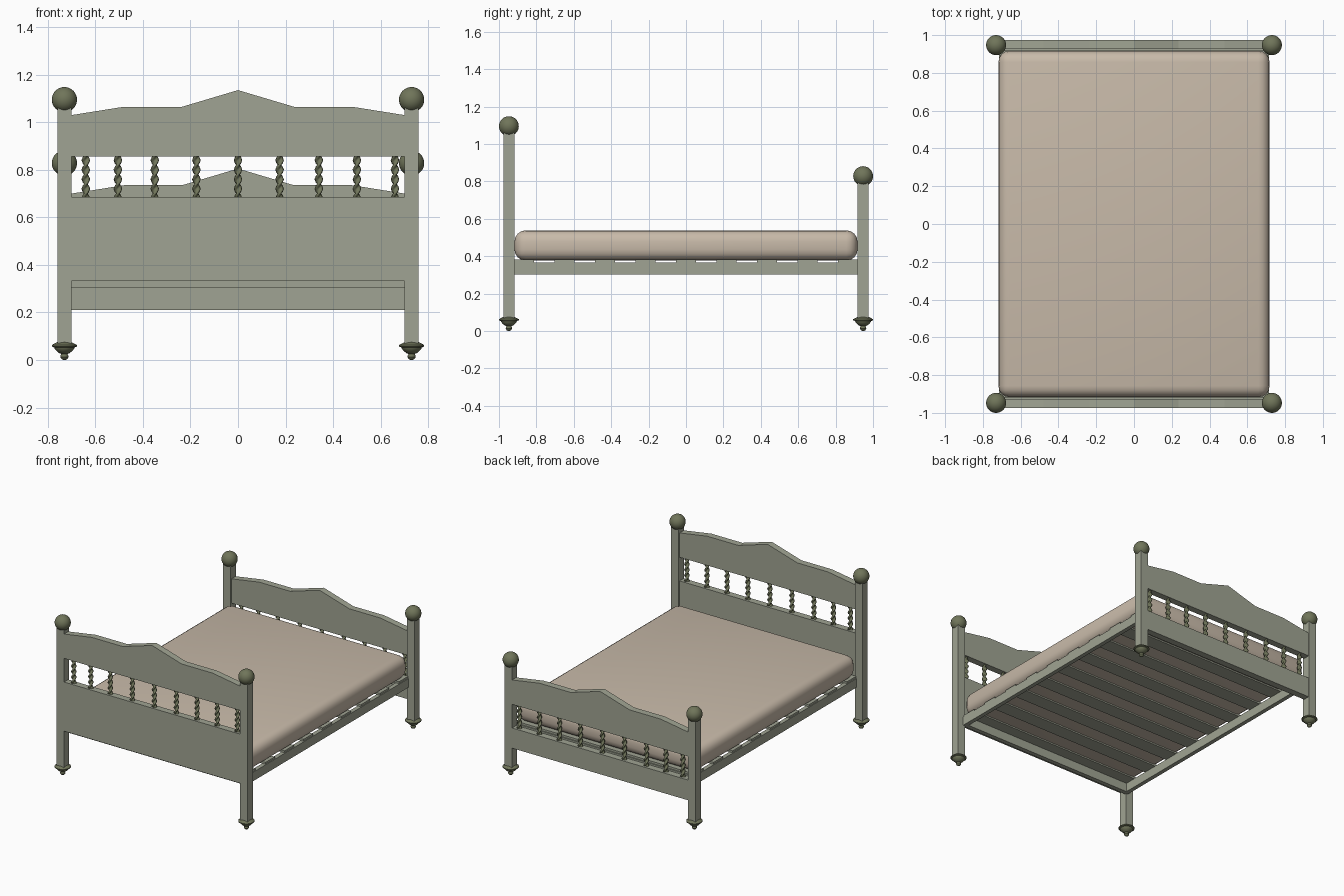
import bpy, bmesh, math

if "Cube" in bpy.data.objects:
    bpy.data.objects.remove(bpy.data.objects["Cube"])


def material(name, srgb):
    m = bpy.data.materials.new(name)
    m.diffuse_color = [((c / 255 + 0.055) / 1.055) ** 2.4 for c in srgb] + [1]
    m.use_nodes = True
    m.node_tree.nodes["Principled BSDF"].inputs["Base Color"].default_value = m.diffuse_color
    return m


SAGE = material("sage_paint", (160, 164, 147))
OLIVE = material("dark_olive_paint", (112, 117, 90))
LINEN = material("linen", (200, 186, 169))


def finish(name, bm, mat, smooth=False):
    bmesh.ops.recalc_face_normals(bm, faces=bm.faces)
    me = bpy.data.meshes.new(name)
    bm.to_mesh(me)
    bm.free()
    me.materials.append(mat)
    if smooth:
        for p in me.polygons:
            p.use_smooth = True
    ob = bpy.data.objects.new(name, me)
    bpy.context.collection.objects.link(ob)
    return ob


def box(name, x0, x1, y0, y1, z0, z1, mat=SAGE):
    bm = bmesh.new()
    bmesh.ops.create_cube(bm, size=1)
    for v in bm.verts:
        v.co = ((x0 + x1) / 2 + v.co.x * (x1 - x0),
                (y0 + y1) / 2 + v.co.y * (y1 - y0),
                (z0 + z1) / 2 + v.co.z * (z1 - z0))
    return finish(name, bm, mat)


def rings(name, sections, mat):
    """Skin a stack of equal-length point rings and cap both ends."""
    bm = bmesh.new()
    loops = [[bm.verts.new(p) for p in s] for s in sections]
    n = len(loops[0])
    for a, b in zip(loops, loops[1:]):
        for i in range(n):
            bm.faces.new((a[i], a[(i + 1) % n], b[(i + 1) % n], b[i]))
    bm.faces.new(loops[0])
    bm.faces.new(loops[-1])
    return finish(name, bm, mat, True)


def lathe(name, x, y, profile, mat, n=24):
    angles = [2 * math.pi * i / n for i in range(n)]
    return rings(name, [[(x + r * math.cos(a), y + r * math.sin(a), z) for a in angles]
                        for r, z in profile], mat)


def twisted_spindle(name, x, y, z0, z1, turns=2.25, n=12, steps=28):
    sections = []
    for k in range(steps + 1):
        t = k / steps
        ring = []
        for i in range(n):
            a = 2 * math.pi * i / n
            r = 0.0125 + 0.0055 * math.cos(2 * a)
            b = a + t * turns * 2 * math.pi
            ring.append((x + r * math.cos(b), y + r * math.sin(b), z0 + t * (z1 - z0)))
        sections.append(ring)
    return rings(name, sections, OLIVE)


def crest(name, y, z_low, drop):
    """Shaped top panel with a peaked outline."""
    half = [(0.70, 1.03), (0.48, 1.065), (0.235, 1.065)]
    outline = ([(-0.70, z_low)] + [(-x, z - drop) for x, z in half] + [(0, 1.135 - drop)]
               + [(x, z - drop) for x, z in reversed(half)] + [(0.70, z_low)])
    bm = bmesh.new()
    f = bm.faces.new([bm.verts.new((x, y - 0.024, z)) for x, z in outline])
    ext = bmesh.ops.extrude_face_region(bm, geom=[f])
    for v in ext["geom"]:
        if isinstance(v, bmesh.types.BMVert):
            v.co.y += 0.048
    return finish(name, bm, SAGE)


FOOT = [(0.004, 0.0), (0.012, 0.004), (0.017, 0.012), (0.016, 0.02), (0.013, 0.026),
        (0.022, 0.029), (0.034, 0.039), (0.042, 0.049), (0.043, 0.053),
        (0.053, 0.057), (0.053, 0.063), (0.044, 0.068), (0.030, 0.075)]
SPINDLES = [-0.64, -0.505, -0.35, -0.175, 0, 0.175, 0.34, 0.50, 0.66]

# Headboard (front) and footboard (back, lower by a fixed drop)
for end, s, drop, low in (("head", -1, 0, 0.332), ("foot", 1, 0.33, 0.21)):
    y = s * 0.947
    yp = s * 0.951
    zb = 1.095 - drop if s < 0 else 0.828
    for side, sx in (("left", -1), ("right", 1)):
        x = sx * 0.73
        box(f"{end}_post_{side}", x - 0.03, x + 0.03, y - 0.03, y + 0.03, 0.068, zb - 0.035)
        lathe(f"{end}_turned_foot_{side}", x, y, FOOT, OLIVE)
        bm = bmesh.new()
        bmesh.ops.create_uvsphere(bm, u_segments=32, v_segments=16, radius=0.053)
        bmesh.ops.translate(bm, verts=bm.verts, vec=(x, y, zb))
        finish(f"{end}_ball_finial_{side}", bm, OLIVE, True)
    crest(f"{end}_crest_panel", yp, 0.855 - drop, drop)
    box(f"{end}_lower_panel", -0.70, 0.70, yp - 0.024, yp + 0.024, low, 0.685 - drop)
    for i, x in enumerate(SPINDLES):
        twisted_spindle(f"{end}_spindle_{i + 1}", x, yp, 0.68 - drop, 0.86 - drop)
    # end rail of the bed frame
    ya, yb = sorted((s * 0.895, s * 0.927))
    box(f"{end}_end_rail", -0.70, 0.70, ya, yb, 0.303, 0.367)

# Side rails
for side, sx in (("left", -1), ("right", 1)):
    xa, xb = sorted((sx * 0.685, sx * 0.715))
    box(f"side_rail_{side}", xa, xb, -0.92, 0.92, 0.303, 0.367)

# Slats
for i in range(9):
    y = -0.866 + i * 0.2165
    box(f"slat_{i + 1}", -0.71, 0.71, y - 0.053, y + 0.053, 0.366, 0.381)

# Mattress
mattress = box("mattress", -0.718, 0.718, -0.917, 0.917, 0.376, 0.538, LINEN)
bev = mattress.modifiers.new("rounded", "BEVEL")
bev.width = 0.06
bev.segments = 4
for p in mattress.data.polygons:
    p.use_smooth = True

# Keep crisp edges on turned parts
for ob in bpy.context.collection.objects:
    ob.select_set("turned_foot" in ob.name)
    if ob.select_get():
        bpy.context.view_layer.objects.active = ob
bpy.ops.object.shade_smooth_by_angle(angle=math.radians(35))
